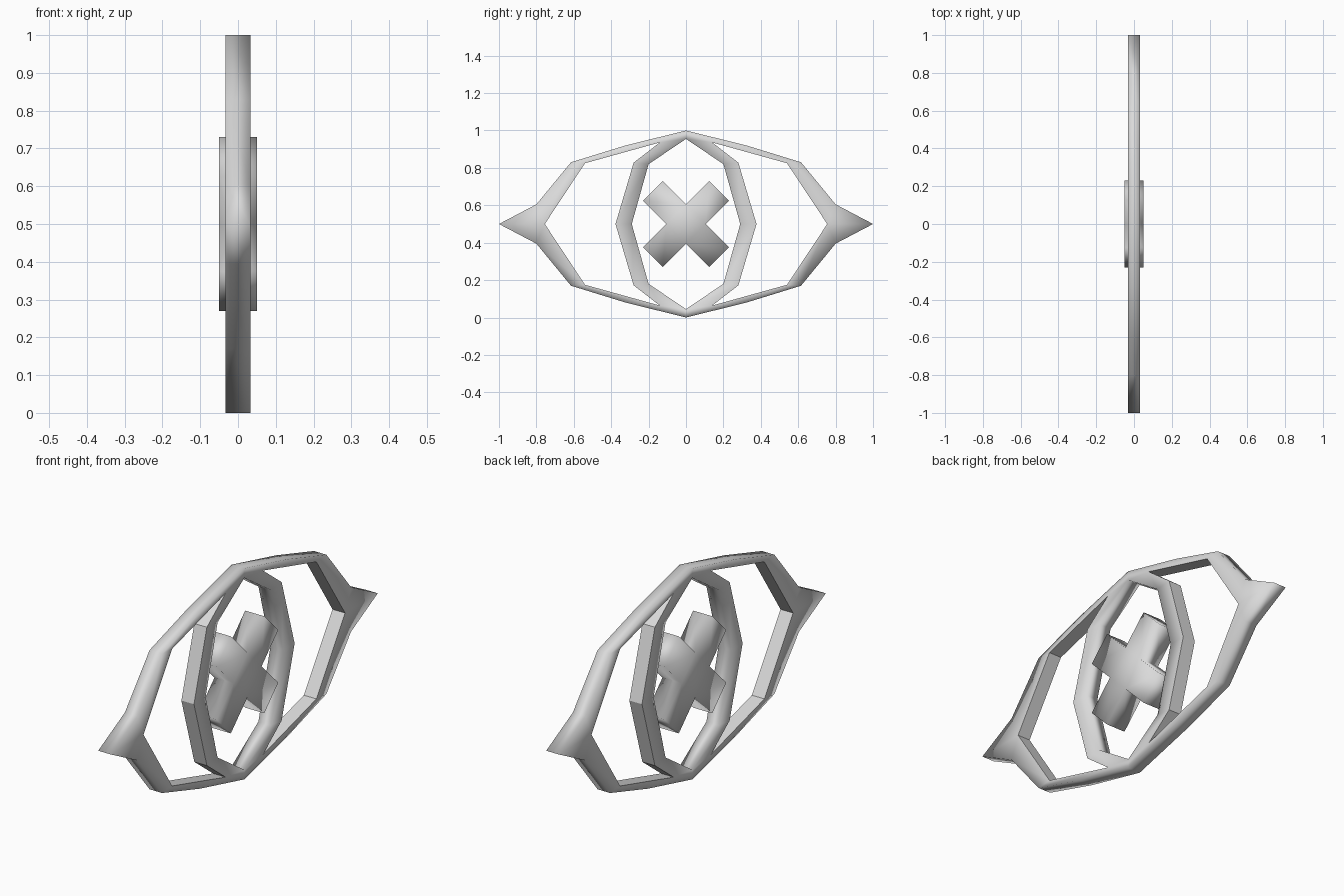
import bpy

cube = bpy.data.objects.get("Cube")
if cube:
    bpy.data.objects.remove(cube, do_unlink=True)

grey = bpy.data.materials.new("light grey")
grey.use_nodes = True
colour = (0.7, 0.7, 0.7, 1)
grey.diffuse_color = colour
grey.node_tree.nodes["Principled BSDF"].inputs["Base Color"].default_value = colour


def area(poly):
    return sum(a[0] * b[1] - b[0] * a[1] for a, b in zip(poly, poly[1:] + poly[:1]))


def plate(name, quarter, half, flat_points=()):
    """Mirror a quarter pattern (y, height) four ways and give it thickness."""
    polys = []
    for sy in (1, -1):
        for sz in (1, -1):
            for poly in quarter:
                p = [(sy * y + 0.0, sz * z + 0.0) for y, z in poly]
                polys.append(p if area(p) > 0 else p[::-1])
    points = sorted({pt for p in polys for pt in p})
    n = len(points)
    index = {pt: i for i, pt in enumerate(points)}
    verts = [(x, y, z + 0.5) for x in (half, -half) for y, z in points]
    front = [[index[pt] for pt in p] for p in polys]
    back = [[i + n for i in reversed(f)] for f in front]
    edges = {(a, b) for f in front for a, b in zip(f, f[1:] + f[:1])}
    # Walls close every outline edge that only one face uses
    rim = sorted((a, b) for a, b in edges if (b, a) not in edges)
    walls = [(b, a, a + n, b + n) for a, b in rim]
    mesh = bpy.data.meshes.new(name)
    mesh.from_pydata(verts, [], front + back + walls)
    # Smooth shading, except the walls of the side openings
    for face in mesh.polygons:
        face.use_smooth = True
    first = len(front) + len(back)
    for k, (a, b) in enumerate(rim):
        if all((abs(points[i][0]), abs(points[i][1])) in flat_points for i in (a, b)):
            mesh.polygons[first + k].use_smooth = False
    mesh.materials.append(grey)
    mesh.update()
    obj = bpy.data.objects.new(name, mesh)
    bpy.context.collection.objects.link(obj)
    return obj


# Outer outline, from the top to the side point
top, brow, shoulder, neck, tip = (0, 0.5), (0.33, 0.418), (0.615, 0.33), (0.8, 0.105), (1, 0)
# Side opening
join, open_corner, open_end = (0.14, 0.436), (0.54, 0.325), (0.755, 0)
ring_corner, ring_side = (0.28, 0.328), (0.377, 0)
# Central opening
in_top, in_corner, in_side = (0, 0.455), (0.2, 0.32), (0.29, 0)

plate("eye_frame", [
    [top, brow, join],
    [top, join, in_top],
    [brow, shoulder, open_corner, join],
    [shoulder, neck, open_end, open_corner],
    [neck, tip, open_end],
    [in_top, join, ring_corner, in_corner],
    [in_corner, ring_corner, ring_side, in_side],
], 0.033, {join, open_corner, open_end, ring_corner, ring_side})

# Diagonal cross floating in the central opening
notch, side_notch = (0, 0.105), (0.105, 0)
plate("centre_cross", [
    [notch, (0.125, 0.23), (0.23, 0.125), side_notch],
    [(0, 0), notch, side_notch],
], 0.05)
